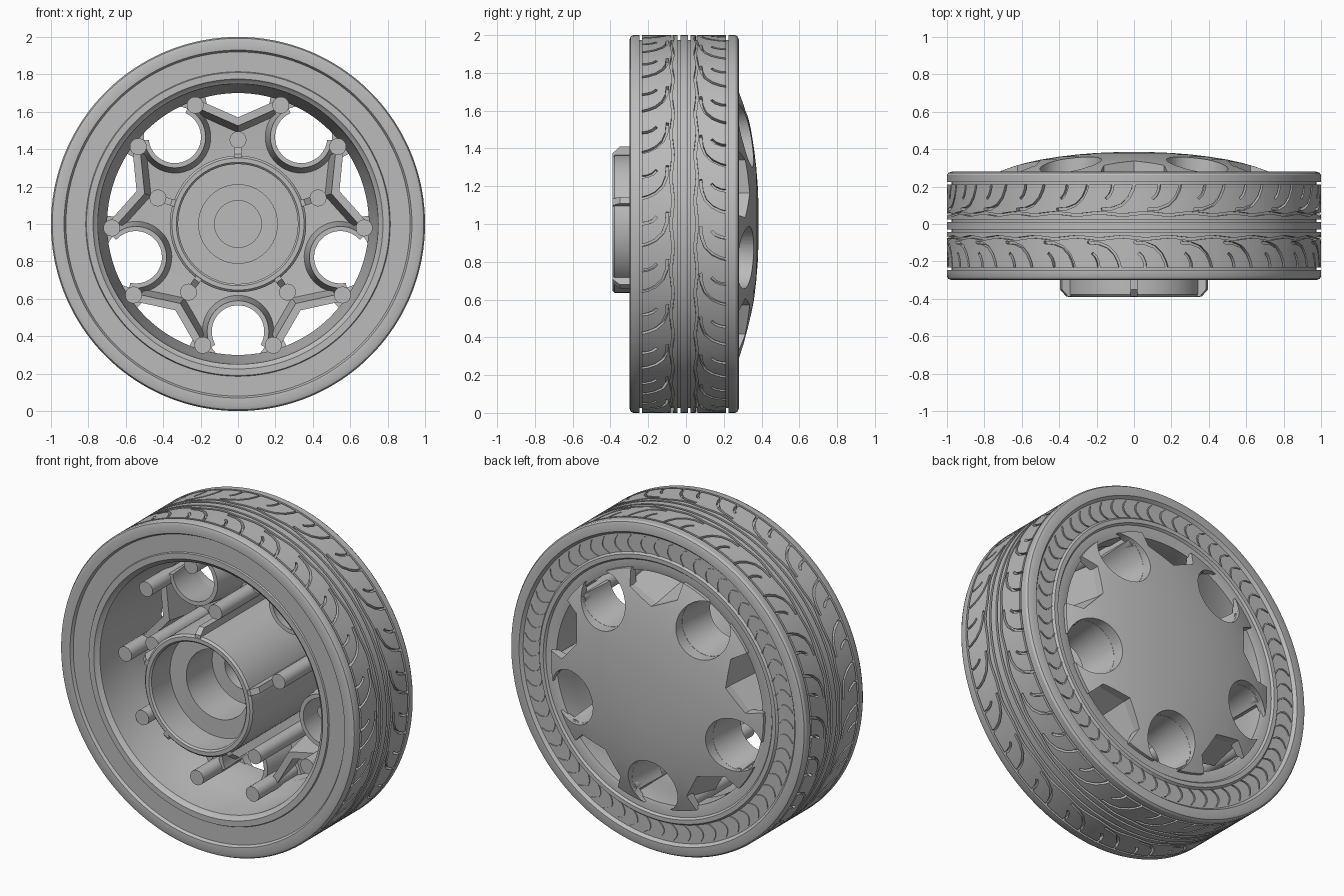
import bpy, bmesh
from math import sin, cos, pi, radians
from mathutils import Vector

if "Cube" in bpy.data.objects:
    bpy.data.objects.remove(bpy.data.objects["Cube"], do_unlink=True)

grey = bpy.data.materials.new("plain grey")
grey.use_nodes = True
grey.diffuse_color = (0.5, 0.5, 0.5, 1)
grey.node_tree.nodes["Principled BSDF"].inputs["Base Color"].default_value = (0.5, 0.5, 0.5, 1)


def polar(r, a, y):
    """Point on the wheel: the angle runs from the top towards +x."""
    return Vector((r * sin(a), y, 1 + r * cos(a)))


def turned(u, v, a, y):
    """Flat point (u across, v outward) turned around the axle."""
    return Vector((u * cos(a) + v * sin(a), y, 1 - u * sin(a) + v * cos(a)))


def loft(bm, rings, closed=False):
    """Skin closed cross-sections; cap the ends or join them in a loop."""
    part = [[bm.verts.new(p) for p in ring] for ring in rings]
    n = len(part[0])
    pairs = list(zip(part, part[1:]))
    if closed:
        pairs.append((part[-1], part[0]))
    else:
        bm.faces.new(part[0])
        bm.faces.new(part[-1])
    for a, b in pairs:
        for i in range(n):
            j = (i + 1) % n
            bm.faces.new((a[i], a[j], b[j], b[i]))


def finish(bm, name):
    bmesh.ops.remove_doubles(bm, verts=bm.verts, dist=1e-5)
    bmesh.ops.recalc_face_normals(bm, faces=bm.faces)
    mesh = bpy.data.meshes.new(name)
    bm.to_mesh(mesh)
    bm.free()
    mesh.materials.append(grey)
    ob = bpy.data.objects.new(name, mesh)
    bpy.context.collection.objects.link(ob)
    return ob


def select(ob):
    bpy.ops.object.select_all(action='DESELECT')
    ob.select_set(True)
    bpy.context.view_layer.objects.active = ob


def smooth(ob):
    select(ob)
    bpy.ops.object.shade_smooth_by_angle(angle=radians(30))


def cut(ob, cutter):
    cutter.hide_render = True
    mod = ob.modifiers.new("cut", 'BOOLEAN')
    mod.operation = 'DIFFERENCE'
    mod.solver = 'EXACT'
    mod.object = cutter
    select(ob)
    bpy.ops.object.modifier_apply(modifier=mod.name)
    bpy.data.objects.remove(cutter, do_unlink=True)


def revolve(name, profile, steps=120):
    bm = bmesh.new()
    loft(bm, [[polar(r, 2 * pi * i / steps, y) for r, y in profile] for i in range(steps)], True)
    return finish(bm, name)


# Tyre body with straight ring grooves
MID, DEEP = -0.01, 0.975
tread = []
for y1, y2 in ((-.235, -.222), (-.034, -.02), (.02, .034), (.222, .235)):
    y1, y2 = y1 + MID, y2 + MID
    tread += [(1, y1), (DEEP, y1), (DEEP, y2), (1, y2)]
tyre = revolve("tyre", [(.79, -.28), (.92, -.28), (.93, -.297), (.975, -.30), (.993, -.293), (1, -.28)]
               + tread + [(1, .262), (.992, .274), (.975, .28), (.935, .28), (.92, .262), (.79, .262)], 180)

# Tread pattern: wavy rings, sweeping grooves and short slots on both shoulders
COUNT, HALF = 25, .007
long_path = [(0, .088), (.06, .093), (.11, .112), (.148, .15), (.168, .19), (.178, .226)]
short_path = [(.025, .145), (.045, .165), (.058, .195), (.062, .226)]


def groove(bm, path, closed=False):
    rings = []
    for i, (a, y) in enumerate(path):
        if closed:
            side = Vector((0, 1))
        else:
            p, q = path[max(i - 1, 0)], path[min(i + 1, len(path) - 1)]
            side = Vector((p[1] - q[1], q[0] - p[0])).normalized()
        da, dy = side * HALF
        rings.append([polar(r, a + s * da, y + s * dy) for r, s in
                      ((DEEP, -1), (DEEP, 1), (1.03, 1), (1.03, -1))])
    loft(bm, rings, closed)


bm = bmesh.new()
for s in (-1, 1):
    wave = [2 * pi * i / 200 for i in range(200)]
    groove(bm, [(a, MID + s * (.064 + .005 * sin(COUNT * a))) for a in wave], True)
    for k in range(COUNT):
        start = 2 * pi * (k + (.3 if s > 0 else 0)) / COUNT
        for path in (long_path, short_path):
            groove(bm, [(start + a, MID + s * y) for a, y in path])
cut(tyre, finish(bm, "tread_cutter"))
smooth(tyre)

# Curved ridges around the back sidewall
bm = bmesh.new()
for k in range(60):
    rings = []
    for i in range(6):
        t = i / 5
        r, a = .81 + .1 * t, 2 * pi * k / 60 + .16 * t * (1 - t)
        rings.append([polar(r, a + d, y) for d, y in
                      ((-.005, .255), (.005, .255), (.005, .268), (-.005, .268))])
    loft(bm, rings)
smooth(finish(bm, "sidewall_ridges"))

# Rim barrel
smooth(revolve("rim", [(.82, -.27), (.81, -.288), (.775, -.288), (.765, -.275), (.75, -.265),
                       (.735, 0), (.70, .12), (.70, .255), (.725, .262), (.765, .262),
                       (.775, .275), (.80, .275), (.82, .25)]))

# Domed wheel face with round holes and pointed windows
face = revolve("wheel_face", [(0, .385), (.1, .384), (.2, .38), (.3, .372), (.4, .36), (.5, .344),
                              (.58, .326), (.65, .306), (.72, .28), (.72, .24), (.55, .26),
                              (.4, .27), (0, .28)])
HOLE, HOLE_R = .575, .165
FIFTHS = [2 * pi * k / 5 for k in range(5)]
window = [(0, .53), (.16, .602), (.185, .74), (-.185, .74), (-.16, .602)]
bm = bmesh.new()
for a in FIFTHS:
    loft(bm, [[turned(u, v, a, y) for u, v in window] for y in (.15, .5)])
    circle = [2 * pi * i / 48 for i in range(48)]
    loft(bm, [[turned(HOLE_R * cos(t), HOLE + HOLE_R * sin(t), a + pi / 5, y) for t in circle]
              for y in (.15, .5)])
cut(face, finish(bm, "face_cutter"))
smooth(face)

# Tapered sleeves behind the holes, open towards the rim
bm = bmesh.new()
for a in FIFTHS:
    rings = []
    for i in range(33):
        t = radians(-120 + 240 * i / 32)
        rings.append([turned(r * sin(t), HOLE - r * cos(t), a + pi / 5, y) for r, y in
                      ((.164, .285), (.14, .05), (.165, .05), (.195, .285))])
    loft(bm, rings)
smooth(finish(bm, "hole_sleeves"))

# V-shaped walls behind the windows
bm = bmesh.new()
for a in FIFTHS:
    rings = []
    for apex, y in ((.53, .285), (.57, .05)):
        tip = apex + .088
        v_shape = [(-.2, tip), (0, apex), (.2, tip), (.2, tip - .045), (0, apex - .045), (-.2, tip - .045)]
        rings.append([turned(u, v, a, y) for u, v in v_shape])
    loft(bm, rings)
finish(bm, "window_walls")

# Inner and outer posts
bm = bmesh.new()
for a in FIFTHS:
    for turn, r, front in ((0, .45, -.22), (radians(19.8), .675, -.13), (radians(-19.8), .675, -.13)):
        c = polar(r, a + turn, 0)
        loft(bm, [[c + Vector((.045 * cos(t), y, .045 * sin(t))) for t in
                   (2 * pi * i / 24 for i in range(24))] for y in (front, .275)])
smooth(finish(bm, "posts"))

# Stepped hub with chamfered fins
smooth(revolve("hub", [(0, .30), (.365, .30), (.365, -.378), (.353, -.39), (.33, -.39), (.32, -.38),
                       (.32, -.2), (.21, -.2), (.21, .05), (.125, .05), (.125, .2), (0, .2)], 96))
bm = bmesh.new()
outline = [(.345, .29), (.345, -.388), (.375, -.388), (.41, -.35), (.41, .29)]
for a in FIFTHS:
    loft(bm, [[turned(u, v, a, y) for v, y in outline] for u in (-.018, .018)])
finish(bm, "hub_fins")
